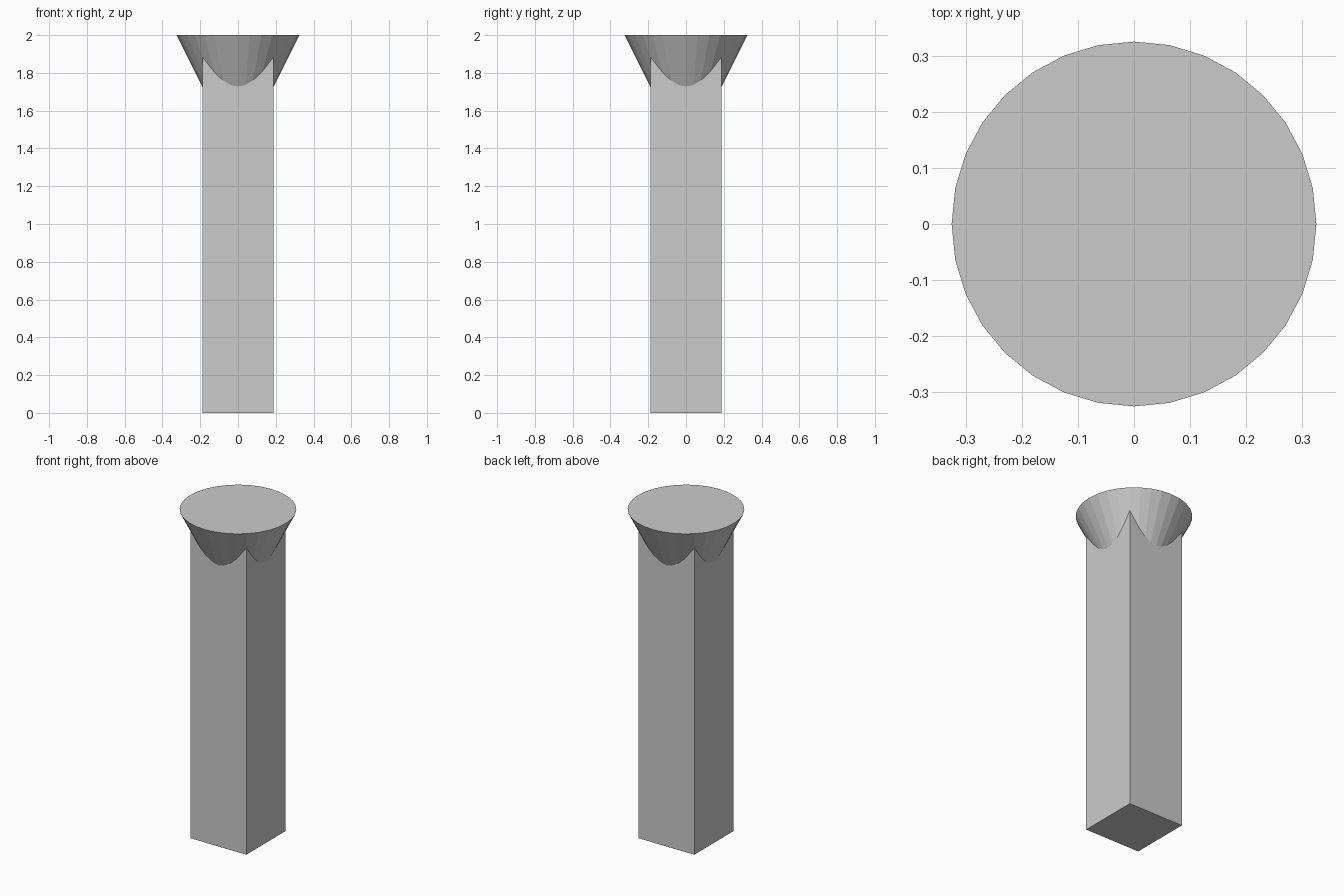
import bpy

if "Cube" in bpy.data.objects:
    bpy.data.objects.remove(bpy.data.objects["Cube"])

HALF = 0.189      # half width of the square shaft
TOP_R = 0.325     # radius of the flared top
SLOPE = 0.5       # radius lost per unit of depth
FLARE = 0.30      # flare depth; its lower end is buried in the shaft

# Square shaft, ending inside the flare
bpy.ops.mesh.primitive_cube_add(size=1, location=(0, 0, 0.975))
column = bpy.context.object
column.name = "column"
column.scale = (2 * HALF, 2 * HALF, 1.95)
bpy.ops.object.transform_apply(location=True, rotation=True, scale=True)

# Flared round capital, 32 flat sides
bpy.ops.mesh.primitive_cone_add(vertices=32, radius1=TOP_R - SLOPE * FLARE,
                                radius2=TOP_R, depth=FLARE,
                                location=(0, 0, 2 - FLARE / 2))
capital = bpy.context.object
capital.name = "flared_capital"

# Join both into one clean solid
union = column.modifiers.new("union", 'BOOLEAN')
union.operation = 'UNION'
union.solver = 'EXACT'
union.object = capital
bpy.context.view_layer.objects.active = column
bpy.ops.object.modifier_apply(modifier=union.name)
bpy.data.objects.remove(capital, do_unlink=True)
